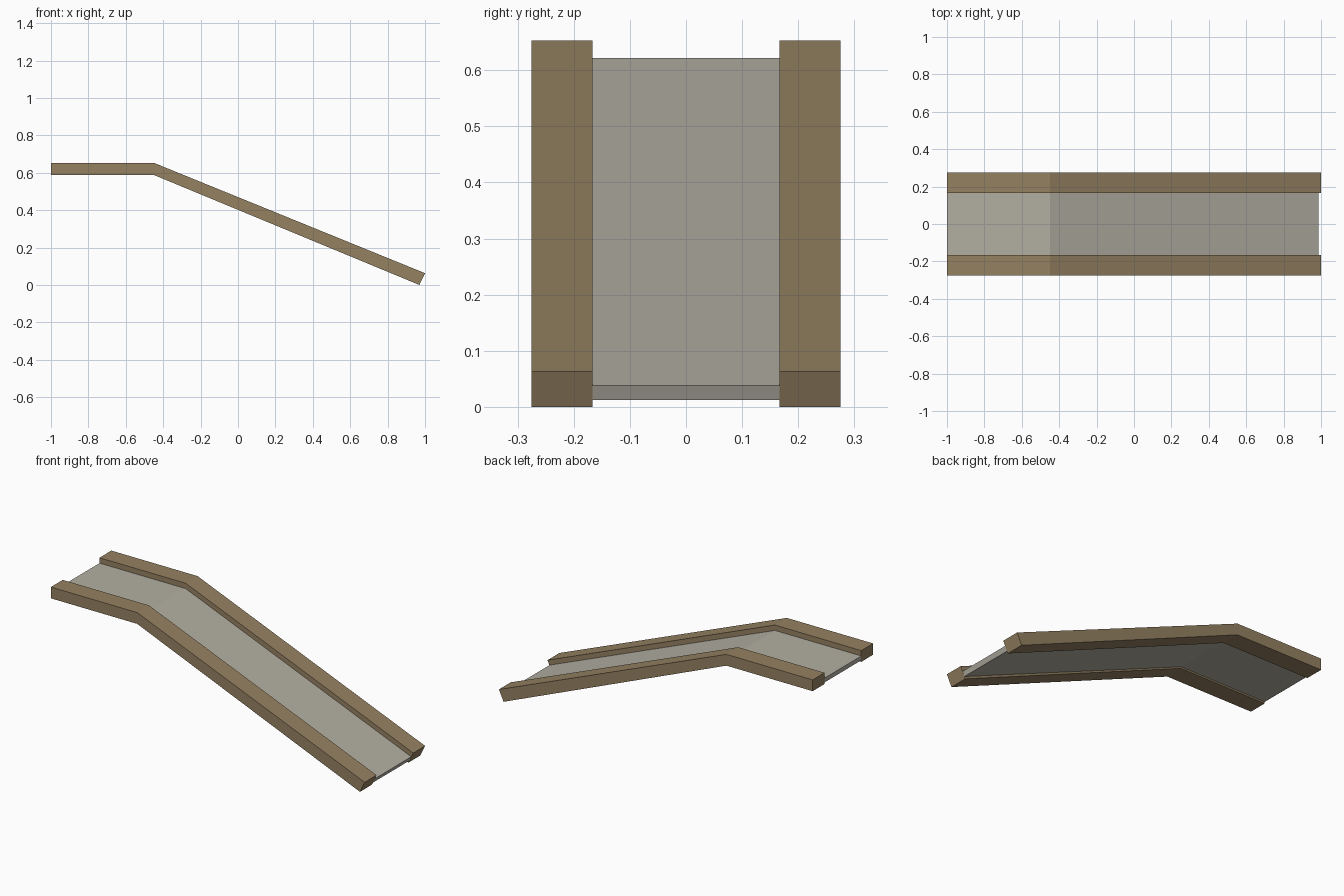
import bpy
import bmesh

cube = bpy.data.objects.get("Cube")
if cube:
    bpy.data.objects.remove(cube, do_unlink=True)


def make_material(name, rgb):
    mat = bpy.data.materials.new(name)
    mat.use_nodes = True
    mat.diffuse_color = (*rgb, 1)
    mat.node_tree.nodes["Principled BSDF"].inputs["Base Color"].default_value = (*rgb, 1)
    return mat


def extrude_profile(name, profile, y_min, y_max, mat):
    """Sweep a side profile (x, z) from y_min to y_max."""
    bm = bmesh.new()
    face = bm.faces.new([bm.verts.new((x, y_min, z)) for x, z in profile])
    result = bmesh.ops.extrude_face_region(bm, geom=[face])
    moved = [v for v in result["geom"] if isinstance(v, bmesh.types.BMVert)]
    bmesh.ops.translate(bm, verts=moved, vec=(0, y_max - y_min, 0))
    bmesh.ops.recalc_face_normals(bm, faces=bm.faces)
    mesh = bpy.data.meshes.new(name)
    bm.to_mesh(mesh)
    bm.free()
    mesh.materials.append(mat)
    obj = bpy.data.objects.new(name, mesh)
    bpy.context.collection.objects.link(obj)
    return obj


wood = make_material("brown wood", (0.30, 0.22, 0.12))
stone = make_material("pale grey", (0.45, 0.43, 0.365))

bend = -0.45
inner, outer = 0.167, 0.275

# Side rails: level at the top, then sloping down to the ground
rail_profile = [(-1, 0.588), (-1, 0.653), (bend, 0.653),
                (1, 0.063), (0.97, 0), (bend, 0.588)]
extrude_profile("right_rail", rail_profile, -outer, -inner, wood)
extrude_profile("left_rail", rail_profile, inner, outer, wood)

# Thin sliding surface held between the rails
deck_profile = [(-1, 0.597), (-1, 0.622), (bend, 0.622),
                (0.987, 0.038), (0.975, 0.012), (bend, 0.597)]
extrude_profile("ramp_deck", deck_profile, -inner, inner, stone)
